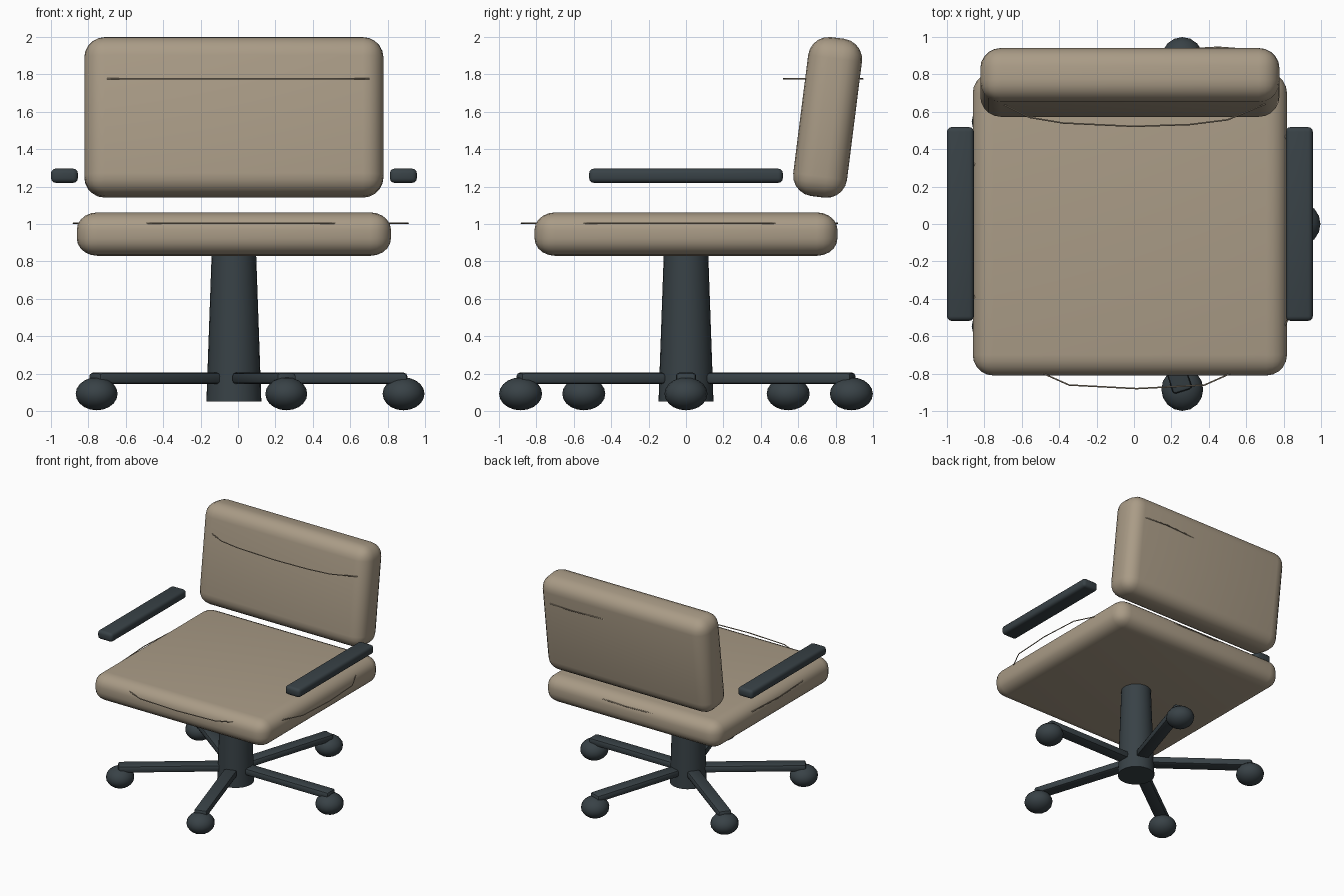
import bpy, math
from mathutils import Vector

if "Cube" in bpy.data.objects:
    bpy.data.objects.remove(bpy.data.objects["Cube"])

CX = -0.022  # centre line of the seat and column


def material(name, rgb):
    m = bpy.data.materials.new(name)
    m.diffuse_color = (*rgb, 1)
    m.use_nodes = True
    m.node_tree.nodes["Principled BSDF"].inputs["Base Color"].default_value = m.diffuse_color
    return m


FABRIC = material("tan_fabric", (0.40, 0.33, 0.24))
PLASTIC = material("dark_plastic", (0.04, 0.054, 0.062))


def finish(ob, name, mat):
    ob.name = name
    ob.data.materials.append(mat)
    bpy.ops.object.shade_smooth_by_angle(angle=math.radians(40))
    return ob


def rounded_box(name, loc, size, radius, segs, mat, rot=(0, 0, 0), squash=1.0):
    """Bevelled box; squash below 1 flattens the rounding vertically."""
    bpy.ops.mesh.primitive_cube_add(size=1)
    ob = bpy.context.object
    ob.scale = (size[0], size[1], size[2] / squash)
    bpy.ops.object.transform_apply(location=False, rotation=False, scale=True)
    mod = ob.modifiers.new("round", 'BEVEL')
    mod.width, mod.segments, mod.limit_method = radius, segs, 'NONE'
    bpy.ops.object.modifier_apply(modifier="round")
    ob.scale.z = squash
    bpy.ops.object.transform_apply(location=False, rotation=False, scale=True)
    ob.location, ob.rotation_euler = loc, rot
    return finish(ob, name, mat)


def piping(name, points, z):
    """Thin closed cord at a constant height."""
    cu = bpy.data.curves.new(name, 'CURVE')
    cu.dimensions = '3D'
    cu.bevel_depth, cu.bevel_resolution = 0.004, 1
    sp = cu.splines.new('POLY')
    sp.points.add(len(points) - 1)
    for p, (x, y) in zip(sp.points, points):
        p.co = (x, y, z, 1)
    sp.use_cyclic_u = True
    ob = bpy.data.objects.new(name, cu)
    bpy.context.collection.objects.link(ob)
    cu.materials.append(FABRIC)


# Cushions
rounded_box("seat", (CX, 0, 0.946), (1.68, 1.62, 0.232), 0.11, 5, FABRIC, squash=0.85)
rounded_box("backrest", (CX, 0.757, 1.57), (1.60, 0.29, 0.856), 0.11, 5, FABRIC,
            rot=(math.radians(-7.2), 0, 0))

# Cords around the cushions
ring = []
for i in range(16):
    a = math.tau * i / 16
    c, s = math.cos(a), math.sin(a)
    r = (abs(c) ** 3 + abs(s) ** 3) ** (-1 / 3)
    ring.append((0.015 + 0.895 * r * c, -0.035 + 0.845 * r * s))
piping("seat_piping", ring, 1.004)
piping("backrest_piping",
       [(-0.77, 0.70), (-0.70, 0.64), (-0.56, 0.57), (-0.38, 0.54), (0, 0.522),
        (0.3, 0.532), (0.5, 0.557), (0.70, 0.64), (0.72, 0.85), (0.66, 0.93),
        (0.45, 0.945), (0.22, 0.932), (-0.2, 0.90), (-0.6, 0.85)], 1.776)

# Armrests
for side, x in (("left", -0.928), ("right", 0.884)):
    rounded_box(side + "_armrest", (x, 0, 1.258), (0.144, 1.036, 0.076), 0.025, 3, PLASTIC)

# Tapered column
bpy.ops.mesh.primitive_cone_add(vertices=24, radius1=0.147, radius2=0.119, depth=0.79,
                                location=(CX, 0, 0.445))
finish(bpy.context.object, "column", PLASTIC)

# Five-star base with casters
for i in range(5):
    a = math.tau * i / 5
    d = Vector((math.cos(a), math.sin(a) * 1.025, 0))
    yaw = math.atan2(d.y, d.x)
    mid = Vector((CX, 0, 0.175)) + d * 0.522
    rounded_box(f"base_leg_{i + 1}", mid, (0.81, 0.108, 0.06), 0.018, 2, PLASTIC, rot=(0, 0, yaw))
    bpy.ops.mesh.primitive_uv_sphere_add(segments=16, ring_count=10, radius=1,
                                         location=(CX + d.x * 0.907, d.y * 0.907, 0.092),
                                         scale=(0.112, 0.115, 0.088))
    finish(bpy.context.object, f"caster_{i + 1}", PLASTIC)
